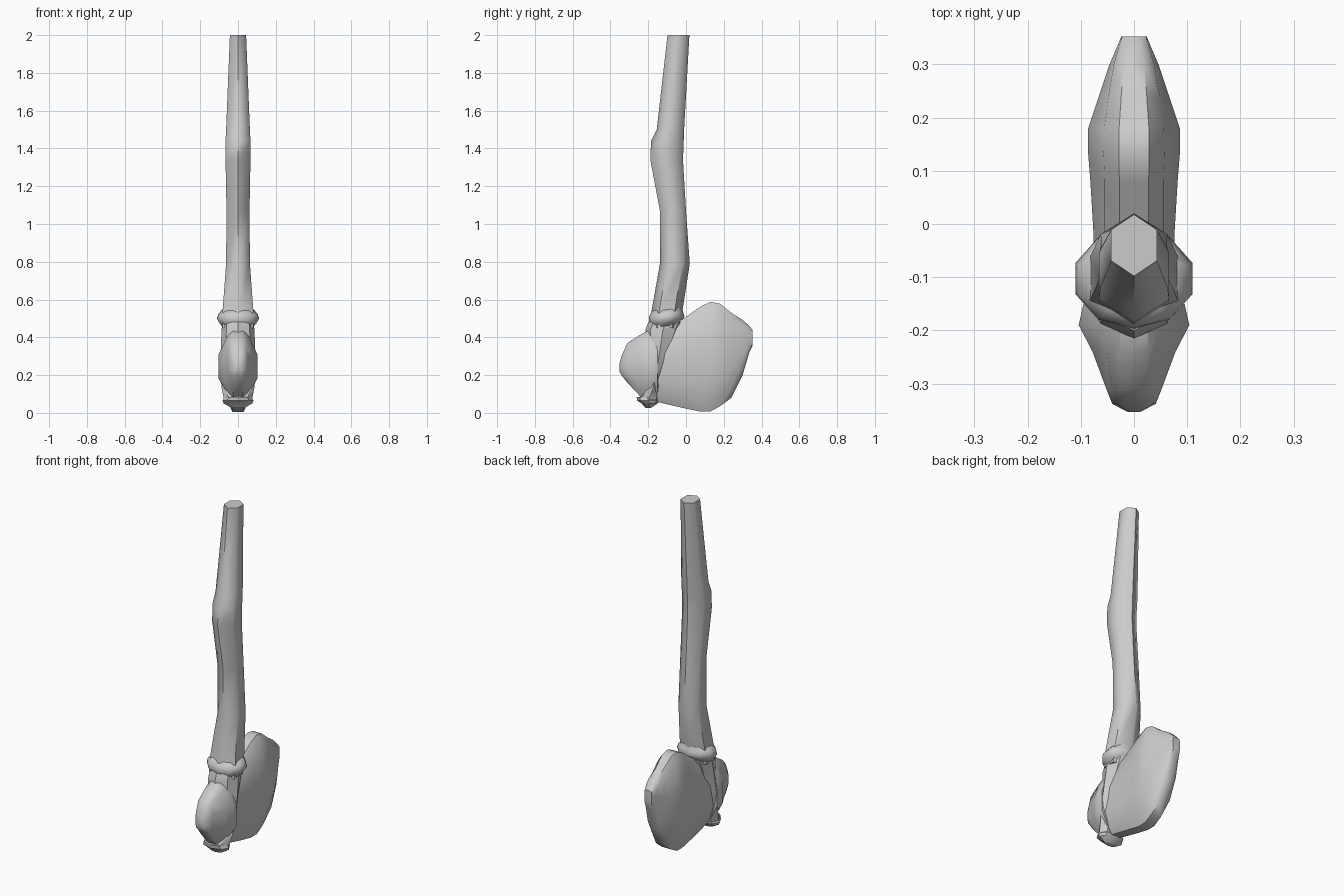
import bpy, bmesh, math


def loft(name, rings, angle=40):
    """Skin a list of equal-length point rings and cap both ends."""
    bm = bmesh.new()
    vs = [[bm.verts.new(p) for p in r] for r in rings]
    n = len(rings[0])
    for a, b in zip(vs, vs[1:]):
        for i in range(n):
            j = (i + 1) % n
            bm.faces.new((a[i], a[j], b[j], b[i]))
    bm.faces.new(vs[0])
    bm.faces.new(vs[-1])
    bmesh.ops.recalc_face_normals(bm, faces=bm.faces)
    me = bpy.data.meshes.new(name)
    bm.to_mesh(me)
    bm.free()
    ob = bpy.data.objects.new(name, me)
    bpy.context.collection.objects.link(ob)
    bpy.ops.object.select_all(action='DESELECT')
    ob.select_set(True)
    bpy.context.view_layer.objects.active = ob
    bpy.ops.object.shade_smooth_by_angle(angle=math.radians(angle))
    return ob


def ring(z, y0, y1, hw, sides, tilt=0.0):
    """Horizontal polygon with corners on the y axis; tilt raises its back."""
    cy, ry = (y0 + y1) / 2, (y1 - y0) / 2
    k = max(abs(math.sin(2 * math.pi * i / sides)) for i in range(sides))
    out = []
    for i in range(sides):
        a = 2 * math.pi * i / sides
        dy = ry * math.cos(a)
        out.append((hw / k * math.sin(a), cy + dy, z + tilt * dy))
    return out


def slab(y, z0, z1, edge, mid):
    """Upright stone section: narrow rounded edges, wide flat cheeks."""
    h = z1 - z0
    half = [(edge * 0.55, z0), (edge, z0 + h * 0.10), (mid, z0 + h * 0.32),
            (mid, z0 + h * 0.65), (edge, z0 + h * 0.92), (edge * 0.5, z1)]
    return [(x, y, z) for x, z in half] + [(-x, y, z) for x, z in reversed(half)]


# Crooked six-sided wooden handle
handle = [(2.0, -0.098, 0.018, 0.043), (1.5, -0.155, -0.010, 0.063),
          (1.44, -0.185, -0.012, 0.066), (1.34, -0.189, -0.016, 0.066),
          (1.07, -0.138, 0.0, 0.061), (0.79, -0.138, 0.02, 0.063),
          (0.52, -0.186, -0.022, 0.083), (0.45, -0.19, -0.035, 0.083)]
loft("handle", [ring(*r, 6) for r in handle], 60)

# Flared collar where the handle meets the stone
collar = [(0.55, -0.178, -0.02, 0.078), (0.522, -0.195, -0.015, 0.103),
          (0.50, -0.197, -0.008, 0.11), (0.482, -0.19, -0.02, 0.10),
          (0.455, -0.18, -0.035, 0.08)]
loft("collar", [ring(*r, 10, 0.12) for r in collar], 60)

# Split handle prongs clasping the stone, narrowing downward
clasp = [(0.48, -0.20, -0.012, 0.083), (0.44, -0.215, -0.03, 0.087),
         (0.32, -0.205, -0.075, 0.092), (0.20, -0.20, -0.12, 0.094),
         (0.13, -0.215, -0.135, 0.086), (0.08, -0.25, -0.14, 0.076),
         (0.055, -0.24, -0.15, 0.074)]
loft("clasp", [ring(*r, 8) for r in clasp])

# Knotted end below the stone
knot = [(0.085, -0.262, -0.15, 0.07), (0.065, -0.258, -0.14, 0.082),
        (0.05, -0.235, -0.15, 0.076), (0.027, -0.215, -0.185, 0.035)]
loft("knot", [ring(*r, 8) for r in knot], 30)

# Broad rear blade of the stone head
blade = [(-0.16, 0.06, 0.43, 0.05, 0.075), (-0.02, 0.027, 0.495, 0.055, 0.076),
         (0.08, 0.006, 0.565, 0.055, 0.082), (0.13, 0.008, 0.588, 0.057, 0.086),
         (0.18, 0.035, 0.578, 0.056, 0.086), (0.24, 0.08, 0.53, 0.048, 0.066),
         (0.30, 0.20, 0.492, 0.038, 0.046), (0.335, 0.32, 0.46, 0.028, 0.031),
         (0.352, 0.355, 0.44, 0.022, 0.024)]
loft("stone_blade", [slab(*s) for s in blade])

# Blunt front nose of the stone head
nose = [(-0.15, 0.06, 0.44, 0.055, 0.095), (-0.19, 0.062, 0.44, 0.055, 0.104),
        (-0.24, 0.085, 0.415, 0.05, 0.078), (-0.31, 0.16, 0.37, 0.041, 0.052),
        (-0.338, 0.195, 0.31, 0.034, 0.041), (-0.353, 0.22, 0.26, 0.01, 0.012)]
loft("stone_nose", [slab(*s) for s in nose])
